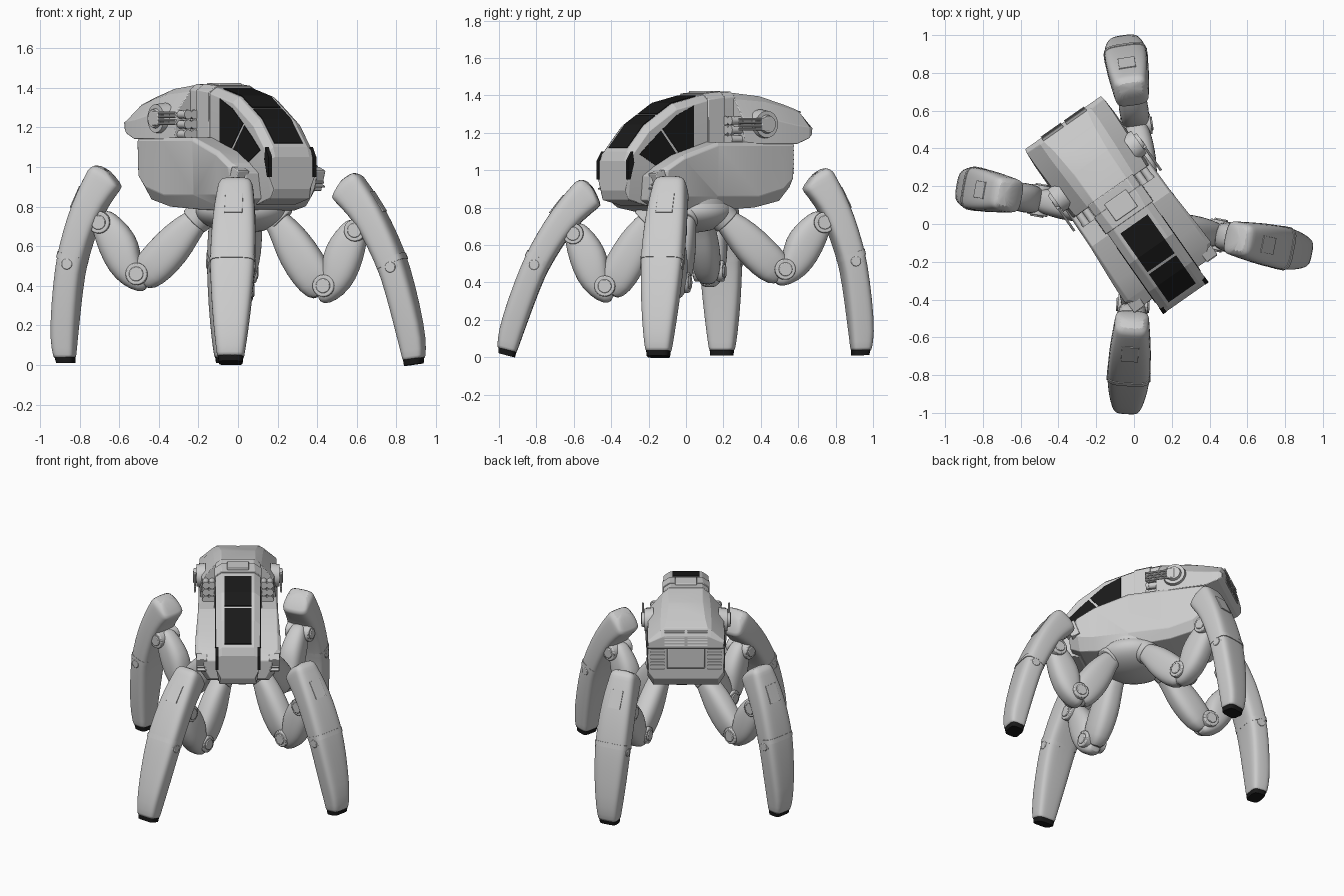
import bpy, bmesh, math
from mathutils import Matrix, Vector

if "Cube" in bpy.data.objects:
    bpy.data.objects.remove(bpy.data.objects["Cube"])

BODY = Matrix.Rotation(math.radians(35), 4, 'Z')   # the hull is turned on its legs
black = bpy.data.materials.new("black")
black.diffuse_color = (0.01, 0.01, 0.01, 1)
black.use_nodes = True
black.node_tree.nodes["Principled BSDF"].inputs["Base Color"].default_value = black.diffuse_color


def finish(name, bm, mat=None, bevel=0, subsurf=0, angle=30):
    bmesh.ops.recalc_face_normals(bm, faces=bm.faces)
    me = bpy.data.meshes.new(name)
    bm.to_mesh(me)
    bm.free()
    ob = bpy.data.objects.new(name, me)
    bpy.context.collection.objects.link(ob)
    if mat:
        me.materials.append(mat)
    if bevel:
        m = ob.modifiers.new("bevel", 'BEVEL')
        m.width, m.segments, m.limit_method = bevel, 2, 'ANGLE'
    if subsurf:
        m = ob.modifiers.new("subsurf", 'SUBSURF')
        m.levels = m.render_levels = subsurf
    bpy.ops.object.select_all(action='DESELECT')
    ob.select_set(True)
    bpy.context.view_layer.objects.active = ob
    bpy.ops.object.shade_smooth_by_angle(angle=math.radians(angle))
    return ob


def skin(name, rings, **kw):
    """Join rings of points into a closed solid."""
    bm = bmesh.new()
    vs = [[bm.verts.new(p) for p in r] for r in rings]
    n = len(vs[0])
    for a, b in zip(vs, vs[1:]):
        for i in range(n):
            bm.faces.new((a[i], a[(i + 1) % n], b[(i + 1) % n], b[i]))
    bm.faces.new(vs[0])
    bm.faces.new(vs[-1])
    return finish(name, bm, **kw)


def hull(name, sections, **kw):
    """Symmetric hull: sections of (y, [(half width, z) from top to bottom])."""
    rings = []
    for y, half in sections:
        pts = half + [(-w, z) for w, z in reversed(half)]
        rings.append([BODY @ Vector((w, y, z)) for w, z in pts])
    return skin(name, rings, **{"angle": 12, **kw})


def plate(name, poly, x, thick, **kw):
    """Side plate: polygon in (y, z) at sideways distance x."""
    return skin(name, [[BODY @ Vector((x + d, y, z)) for y, z in poly]
                       for d in (-thick, thick)], **kw)


def box(name, loc, size, rx=0, **kw):
    bm = bmesh.new()
    M = BODY @ Matrix.Translation(loc) @ Matrix.Rotation(rx, 4, 'X') @ Matrix.Diagonal((*size, 1))
    bmesh.ops.create_cube(bm, size=1, matrix=M)
    return finish(name, bm, **kw)


def rod(name, loc, axis, r, length, r2=None, segs=24, **kw):
    bm = bmesh.new()
    M = Matrix.Translation(loc) @ Vector(axis).to_track_quat('Z', 'Y').to_matrix().to_4x4()
    bmesh.ops.create_cone(bm, cap_ends=True, segments=segs, radius1=r,
                          radius2=r if r2 is None else r2, depth=length, matrix=M)
    return finish(name, bm, **kw)


def body_rod(name, loc, axis, *a, **kw):
    return rod(name, BODY @ Vector(loc), BODY @ Vector(axis), *a, **kw)


# Lower hull
hull("lower_hull", [
    (.53, [(.24, 1.15), (.25, 1.13), (.245, .96), (.21, .91)]),
    (.46, [(.245, 1.15), (.255, 1.13), (.25, .90), (.21, .835)]),
    (.30, [(.245, 1.15), (.255, 1.13), (.25, .86), (.21, .80)]),
    (.03, [(.25, 1.15), (.26, 1.13), (.255, .86), (.21, .785)]),
    (-.20, [(.255, 1.08), (.275, 1.06), (.26, .86), (.21, .78)]),
    (-.31, [(.255, 1.02), (.28, 1.0), (.255, .88), (.2, .80)]),
    (-.38, [(.2, .97), (.22, .96), (.21, .90), (.18, .84)])], bevel=.004)
# Upper rear hull
hull("upper_hull", [
    (.21, [(.11, 1.415), (.15, 1.38), (.23, 1.28), (.245, 1.14)]),
    (.40, [(.11, 1.395), (.16, 1.365), (.245, 1.27), (.255, 1.14)]),
    (.55, [(.125, 1.35), (.165, 1.33), (.25, 1.24), (.255, 1.14)]),
    (.63, [(.14, 1.32), (.165, 1.305), (.25, 1.23), (.25, 1.17)]),
    (.655, [(.14, 1.27), (.16, 1.265), (.245, 1.225), (.24, 1.19)])], bevel=.004)
# Cockpit and nose
top = [(.22, 1.42, .87), (.05, 1.405, .85), (-.16, 1.355, .82), (-.34, 1.24, .81),
       (-.46, 1.10, .84)]
hull("cockpit", [(y, [(.105, z), (.145, z - .03), (.145, 1.0), (.12, b)]) for y, z, b in top]
     + [(-.478, [(.105, 1.05), (.14, 1.04), (.14, .95), (.11, .89)])], bevel=.004)
hull("cockpit_hoop", [(y, [(.107, z), (.152, z - .032), (.155, 1.13), (.1, 1.12)])
                      for y, z in ((.15, 1.42), (.04, 1.41))], bevel=.003)
box("roof_cap", (0, .12, 1.413), (.14, .11, .022), bevel=.005)
# Windows
for name, path in (("upper_windscreen", [(.0, 1.393), (-.16, 1.355), (-.25, 1.2975)]),
                   ("lower_windscreen", [(-.263, 1.289), (-.34, 1.24), (-.445, 1.117)])):
    hull(name, [(y, [(.088, z + .005), (.088, z - .02)]) for y, z in path], mat=black)
for s in (-1, 1):
    plate("rear_side_window", [(-.05, 1.345), (-.05, 1.11), (-.14, 1.08), (-.255, 1.22),
                               (-.16, 1.295)], s * .14, .008, mat=black)
    plate("front_side_window", [(-.265, 1.21), (-.155, 1.075), (-.30, 1.025), (-.405, 1.085),
                                (-.33, 1.155)], s * .14, .008, mat=black)
    plate("nose_strip", [(-.45, 1.10), (-.48, 1.05), (-.48, .95), (-.465, .95), (-.44, 1.04)],
          s * .136, .011, mat=black)
    # Launcher tubes on the front of the upper hull
    for col in (.168, .208):
        for row in range(3):
            loc = (s * col, .19, 1.165 + .05 * row)
            body_rod("launcher_tube", loc, (0, 1, 0), .021, .09, segs=16)
            body_rod("tube_rim", (loc[0], .15, loc[2]), (0, 1, 0), .024, .02, segs=16)
    # Side gun with stacked barrels
    body_rod("gun_mount", (s * .24, .34, 1.245), (s, 0, 0), .08, .06, .072)
    body_rod("gun_hub", (s * .27, .34, 1.245), (s, 0, 0), .055, .035, .045)
    box("gun_block", (s * .28, .32, 1.245), (.02, .05, .07), bevel=.004)
    for k in range(4):
        body_rod("gun_barrel", (s * .28, .235, 1.218 + .018 * k), (0, 1, 0), .007, .17, segs=10)
    # Shoulder and rear vents
    box("shoulder_vent", (s * .235, -.34, .94), (.07, .06, .11), .35, bevel=.004)
    for k in range(5):
        box("shoulder_slat", (s * .235, -.374 + .008 * k, .905 + .021 * k), (.06, .03, .008), .35)
    for k in range(7):
        box("lower_rear_slat", (s * .185, .524, .98 + .024 * k), (.09, .04, .01), .4)
    for k in range(6):
        box("upper_rear_slat", (s * .075, .646 - .002 * k, 1.205 + .02 * k), (.13, .03, .01), .4)
hull("rear_tail_block", [(.50, [(.13, 1.16), (.13, .96)]), (.55, [(.12, 1.16), (.12, 1.0)])],
     bevel=.006)

# Pelvis under the hull
rod("turntable", (.02, .02, .80), (0, 0, 1), .22, .09, segs=40)
bm = bmesh.new()
bmesh.ops.create_uvsphere(bm, u_segments=40, v_segments=20, radius=1,
    matrix=Matrix.Translation((.02, .02, .78)) @ Matrix.Diagonal((.235, .235, .115, 1)))
finish("pelvis", bm)

# Legs: profiles lie in (reach, height), rows are upper/outer point, lower/inner point, half width
THIGH = [(.55, .47, .46, .37, .045), (.525, .53, .38, .405, .07), (.45, .62, .30, .48, .08),
         (.36, .71, .23, .57, .078), (.27, .77, .18, .67, .066), (.19, .81, .12, .73, .06)]
MID = [(.66, .785, .74, .75, .04), (.62, .765, .735, .68, .06), (.55, .70, .70, .57, .075),
       (.50, .62, .65, .47, .08), (.495, .54, .58, .40, .075), (.465, .47, .50, .365, .055),
       (.445, .44, .46, .38, .035)]
SHIN = [(.715, 1.015, .66, .995, .075), (.75, .99, .59, .905, .09), (.755, .98, .59, .895, .092),
        (.805, .88, .665, .80, .104), (.855, .75, .715, .69, .112), (.895, .60, .755, .56, .115),
        (.915, .50, .78, .47, .113), (.937, .30, .80, .29, .10), (.945, .12, .815, .12, .08),
        (.927, .04, .822, .04, .068), (.926, .036, .822, .036, .067)]
BAND = [(.902, .575, .762, .535, .115), (.909, .545, .768, .508, .115)]
HATCH = [(.795, .905, .76, .89, .045), (.843, .795, .81, .785, .045)]
FOOT = [(.924, .05, .824, .05, .065), (.914, .010, .825, .010, .06)]
HIP, ELBOW, KNEE, TOE = .17 + .78j, .50 + .46j, .69 + .72j, .868 + .02j


def build_leg(side, origin, d, elbow, knee, toe):
    d = Vector((*d, 0))
    t = Vector((-d.y, d.x, 0)).normalized()

    def fit(a, b, a2, b2):          # move the standard segment a-b onto a2-b2
        return lambda p: a2 + (p - a) * (b2 - a2) / (b - a)

    def place(c, w=0):
        return Vector((*origin, 0)) + d * c.real + t * w + Vector((0, 0, c.imag))

    def loft(part, rows, f, power=.5, n=20, **kw):
        rings = []
        for ox, oz, ix, iz, w in rows:
            o, i = f(complex(ox, oz)), f(complex(ix, iz))
            ring = []
            for k in range(n):
                a = 2 * math.pi * (k + .5) / n
                c, s = (math.copysign(abs(v) ** power, v) for v in (math.cos(a), math.sin(a)))
                ring.append(place((o + i) / 2 + (o - i) / 2 * c, w * s))
            rings.append(ring)
        skin(f"{side}_{part}", rings, **kw)

    def joint(part, c, r, half):
        rod(f"{side}_{part}", place(c), t, r, 2 * half, bevel=.006)
        rod(f"{side}_{part}_pin", place(c), t, r * .65, 2 * half + .016, bevel=.004)

    f1, f2 = fit(HIP, ELBOW, HIP, elbow), fit(KNEE, ELBOW, knee, elbow)
    f3 = fit(KNEE, TOE, knee, toe)
    loft("thigh", THIGH, f1, .75, subsurf=1, angle=50)
    loft("knee_link", MID, f2, .75, subsurf=1, angle=50)
    loft("shin", SHIN, f3, subsurf=1, angle=50)
    loft("shin_band", BAND, f3)
    loft("shin_hatch", HATCH, f3, .1)
    loft("foot", FOOT, f3, mat=black)
    rod(f"{side}_hip_collar", place(.19 + .755j), place(.3 + .65j) - place(.19 + .76j),
        .085, .09, .075, bevel=.006)
    joint("elbow", elbow, .056, .08)
    joint("knee", knee, .056, .085)
    joint("shin_pivot", f3(.845 + .51j), .042, .108)


build_leg("left_leg", (0, .035), (-1, .18), ELBOW, KNEE, TOE)
build_leg("right_leg", (0, .03), (1, -.2), .445 + .40j, .605 + .68j, .885 + .012j)
build_leg("front_leg", (.02, 0), (-.06, -1), .43 + .38j, .60 + .66j, .955 + .02j)
build_leg("rear_leg", (.09, 0), (-.15, 1), .52 + .47j, .73 + .72j, .93 + .02j)
